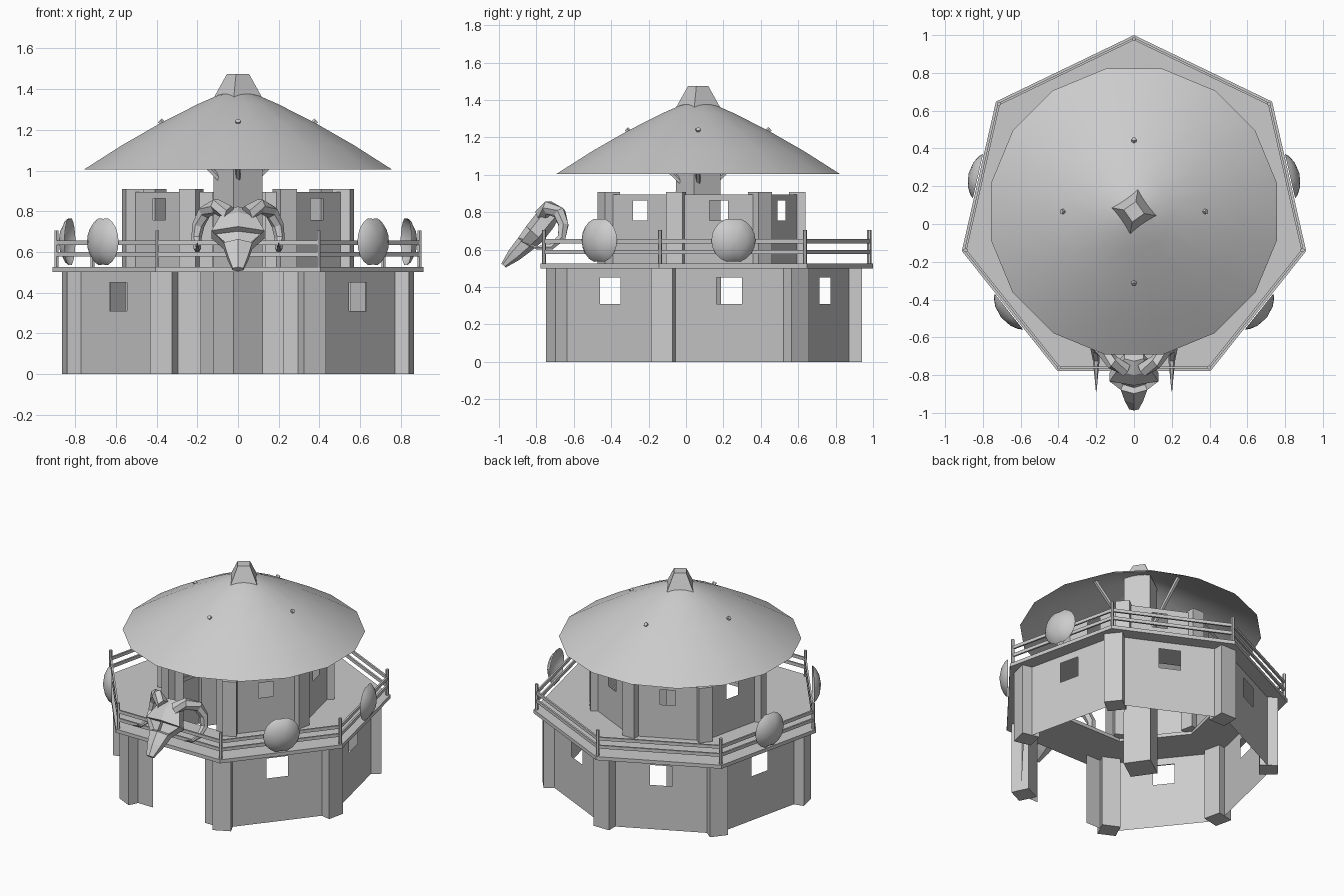
import bpy, bmesh, math
from mathutils import Vector, Matrix

if "Cube" in bpy.data.objects:
    bpy.data.objects.remove(bpy.data.objects["Cube"])

CY = 0.065            # centre of the seven-sided plan
N = 7


def corner(k, r, z=0.0):
    a = math.pi / 2 + k * 2 * math.pi / N
    return Vector((r * math.cos(a), CY + r * math.sin(a), z))


def make(name, bm, smooth=None):
    me = bpy.data.meshes.new(name)
    bm.to_mesh(me)
    bm.free()
    ob = bpy.data.objects.new(name, me)
    bpy.context.collection.objects.link(ob)
    if smooth:
        bpy.ops.object.select_all(action='DESELECT')
        ob.select_set(True)
        bpy.context.view_layer.objects.active = ob
        bpy.ops.object.shade_smooth_by_angle(angle=math.radians(smooth))
    return ob


def loft(bm, rings, cap=True):
    vs = [[bm.verts.new(p) for p in r] for r in rings]
    n = len(vs[0])
    rows = []
    for a, b in zip(vs, vs[1:]):
        rows.append([bm.faces.new((a[i], a[(i + 1) % n], b[(i + 1) % n], b[i])) for i in range(n)])
    if cap:
        bm.faces.new(vs[0][::-1])
        bm.faces.new(vs[-1])
    return rows


def box(bm, size, loc, rot=0.0):
    m = Matrix.Translation(loc) @ Matrix.Rotation(rot, 4, 'Z') @ Matrix.Diagonal((*size, 1))
    bmesh.ops.create_cube(bm, size=1, matrix=m)


def rod(bm, a, b, r, sides=6):
    d = b - a
    m = Matrix.Translation((a + b) / 2) @ d.to_track_quat('Z', 'Y').to_matrix().to_4x4()
    bmesh.ops.create_cone(bm, cap_ends=True, segments=sides, radius1=r, radius2=r,
                          depth=d.length, matrix=m)


def panel(bm, a, b, z0, z1, us, zs):
    # flat wall with a rectangular hole between us and zs
    U, Z = [0, us[0], us[1], 1], [z0, zs[0], zs[1], z1]
    for i in range(3):
        for j in range(3):
            if (i, j) == (1, 1) or Z[j + 1] - Z[j] < 1e-5:
                continue
            pts = [(U[i], Z[j]), (U[i + 1], Z[j]), (U[i + 1], Z[j + 1]), (U[i], Z[j + 1])]
            bm.faces.new([bm.verts.new(a.lerp(b, u) + Vector((0, 0, z))) for u, z in pts])
    bmesh.ops.remove_doubles(bm, verts=bm.verts, dist=1e-4)


# Two storeys: walls with windows, an open front doorway, and corner pillars
def storey(name, r, z0, z1, ztop, pillar, win_w, win_z, door):
    bm = bmesh.new()
    for k in range(N):
        a, b = corner(k, r), corner(k + 1, r)
        if k == 3:
            panel(bm, a, b, z0, z1, door, (z0, z1))
        else:
            h = win_w / (b - a).length / 2
            panel(bm, a, b, z0, z1, (0.5 - h, 0.5 + h), win_z)
    make(name + "_walls", bm)
    bm = bmesh.new()
    for k in range(N):
        p = corner(k, r - 0.02, (z0 + ztop) / 2)
        box(bm, (pillar, pillar, ztop - z0), p, math.pi / 2 + k * 2 * math.pi / N)
    make(name + "_pillars", bm)


storey("lower", 0.835, 0.0, 0.5, 0.5, 0.12, 0.14, (0.31, 0.45), (0.25, 0.81))
storey("upper", 0.55, 0.52, 0.895, 0.908, 0.09, 0.1, (0.757, 0.862), (0.24, 0.78))

# Balcony deck ring
bm = bmesh.new()
loft(bm, [[corner(k, r, z) for k in range(N)] for r, z in
          ((0.54, 0.5), (0.935, 0.5), (0.935, 0.525), (0.54, 0.525), (0.54, 0.5))], cap=False)
bmesh.ops.remove_doubles(bm, verts=bm.verts, dist=1e-4)
bmesh.ops.recalc_face_normals(bm, faces=bm.faces)
make("balcony_deck", bm)

# Railing
bm = bmesh.new()
for k in range(N):
    rod(bm, corner(k, 0.915, 0.52), corner(k, 0.915, 0.705), 0.011)
    for z in (0.588, 0.645):
        a, b = corner(k, 0.915, z), corner(k + 1, 0.915, z)
        d = b - a
        box(bm, (d.length, 0.012, 0.022), (a + b) / 2, math.atan2(d.y, d.x))
make("railing", bm)

# Central column with a tapered tip through the roof
bm = bmesh.new()
rings = []
for r, z in ((0.125, 0), (0.12, 1.36), (0.055, 1.475)):
    rings.append([(r * math.cos(math.radians(a)), CY + r * math.sin(a * math.pi / 180), z)
                  for a in (-10, 80, 170, 260)])
loft(bm, rings)
make("central_column", bm)


# Turned surface; notch pulls in the outline at top and bottom
def lathe(name, profile, sides, mat, notch=0.0, smooth=40):
    bm = bmesh.new()
    rings = []
    for r, h in profile:
        ring = []
        for i in range(sides):
            t = 2 * math.pi * (i + (0.0 if notch else 0.5)) / sides
            s = r * (1 - (notch if i % (sides // 2) == 0 else 0))
            ring.append(mat @ Vector((s * math.cos(t), s * math.sin(t), h)))
        rings.append(ring)
    loft(bm, rings, cap=False)
    bmesh.ops.remove_doubles(bm, verts=bm.verts, dist=1e-3)
    return make(name, bm, smooth)


# Roof
lathe("roof", [(0.772, 1.005), (0.58, 1.125), (0.39, 1.232), (0.2, 1.327), (0.1, 1.37), (0.0001, 1.4)],
      16, Matrix.Translation((0, CY, 0)))

# Roof struts poking through the thatch
bm = bmesh.new()
for i in range(4):
    d = Vector((math.cos(i * math.pi / 2), math.sin(i * math.pi / 2), 0))
    c = Vector((0, CY, 0))
    rod(bm, c + d * 0.04 + Vector((0, 0, 0.91)), c + d * 0.385 + Vector((0, 0, 1.245)), 0.014, 5)
make("roof_struts", bm)

# Round shields hung outside the railing
for k in (1, 2, 4, 5):
    mid = (corner(k, 0.935, 0.65) + corner(k + 1, 0.935, 0.65)) / 2
    out = (mid - Vector((0, CY, 0.65))).normalized()
    up = Vector((0, 0, 1))
    m = Matrix((up, out.cross(up), out)).transposed().to_4x4()
    m.translation = mid + out * 0.005
    lathe("shield", [(0.121, 0), (0.105, 0.018), (0.065, 0.04), (0.0001, 0.052)], 20, m, notch=0.07)

# Ram skull: lofted hexagonal sections with sunken eye sockets
bm = bmesh.new()
axis = Vector((0, -0.66, -0.75))
front = Vector((0, -0.75, 0.66))
rings = []
for y, z, w, d in ((-0.70, 0.80, 0.05, 0.035), (-0.755, 0.755, 0.09, 0.06), (-0.81, 0.685, 0.13, 0.06),
                   (-0.86, 0.63, 0.07, 0.05), (-0.92, 0.57, 0.05, 0.038), (-0.975, 0.515, 0.026, 0.016)):
    ring = []
    for i in range(6):
        a = math.radians(90 + 60 * i)
        ring.append(Vector((w * math.cos(a) / 0.866, y, z)) + front * (d * math.sin(a)))
    rings.append(ring)
rows = loft(bm, rings)
bmesh.ops.recalc_face_normals(bm, faces=bm.faces)
for f in (rows[2][0], rows[2][5]):
    bmesh.ops.inset_individual(bm, faces=[f], thickness=0.012, depth=-0.03)
make("skull", bm)

# Curling horns, tapering to a forward point
path = [(0.045, -0.77, 0.79, 0.04), (0.11, -0.735, 0.825, 0.038), (0.165, -0.675, 0.795, 0.035),
        (0.195, -0.655, 0.73, 0.03), (0.205, -0.665, 0.665, 0.025), (0.2, -0.72, 0.615, 0.018),
        (0.2, -0.8, 0.61, 0.01), (0.2, -0.885, 0.645, 0.002)]
for side in (-1, 1):
    bm = bmesh.new()
    P = [Vector((side * x, y, z)) for x, y, z, r in path]
    rings = []
    for i, p in enumerate(P):
        t = (P[min(i + 1, len(P) - 1)] - P[max(i - 1, 0)]).normalized()
        u = (Vector((side, 0, 0)) - t * t.x * side).normalized()
        v = t.cross(u)
        rings.append([p + path[i][3] * (u * math.cos(a * math.pi / 3) + v * math.sin(a * math.pi / 3))
                      for a in range(6)])
    loft(bm, rings)
    bmesh.ops.recalc_face_normals(bm, faces=bm.faces)
    make("horn", bm)
